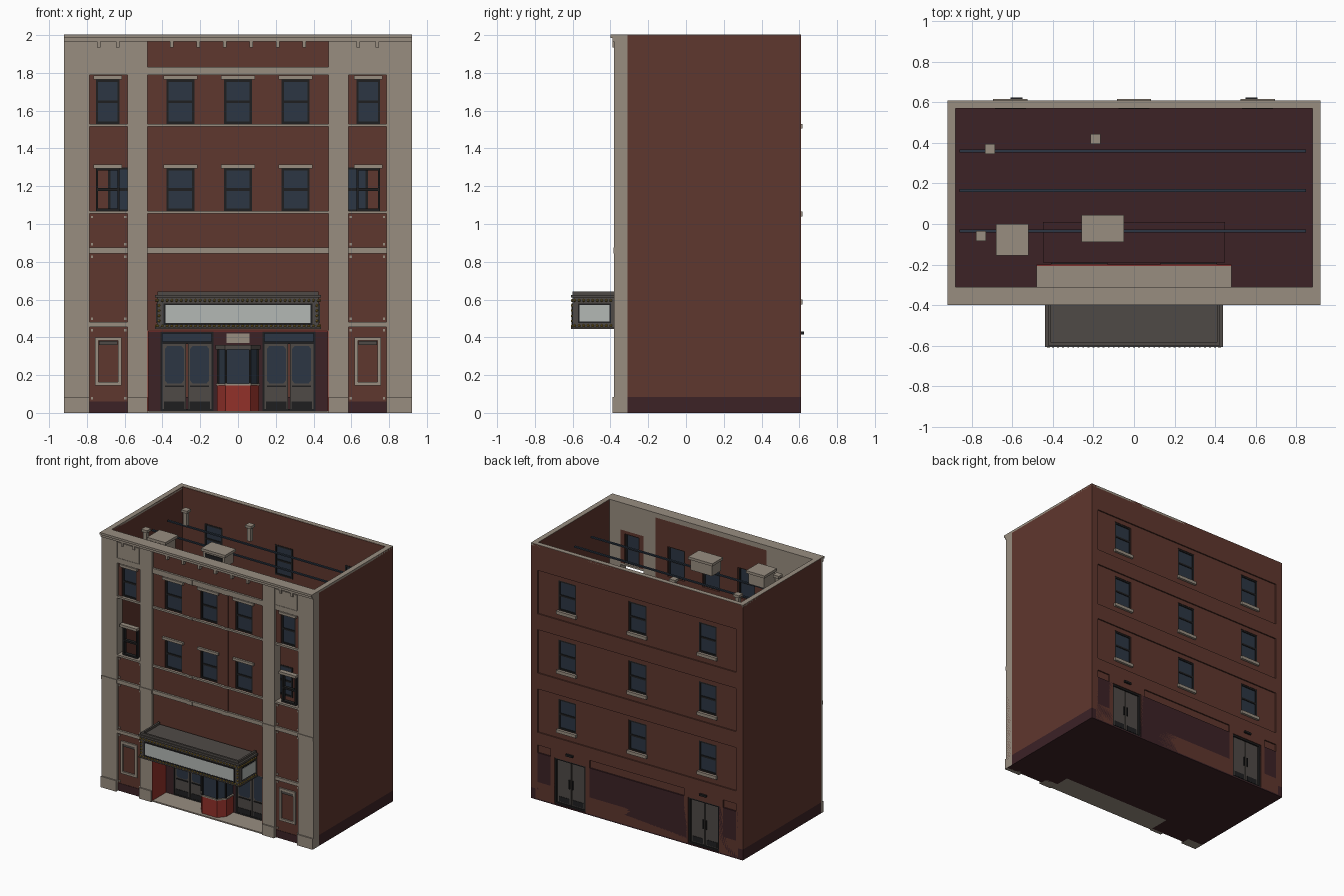
import bpy, bmesh
from mathutils import Matrix, Vector

cube = bpy.data.objects.get("Cube")
if cube:
    bpy.data.objects.remove(cube)


def material(name, hexcode):
    """Flat colour given as an sRGB hex string."""
    srgb = [int(hexcode[i:i + 2], 16) / 255 for i in (0, 2, 4)]
    colour = [((c + .055) / 1.055) ** 2.4 for c in srgb] + [1]
    mat = bpy.data.materials.new(name)
    mat.use_nodes = True
    mat.diffuse_color = colour
    mat.node_tree.nodes["Principled BSDF"].inputs["Base Color"].default_value = colour
    return mat


brick = material("brick", "5f372e")
stone = material("stone", "988d80")
maroon = material("dark maroon", "3c2226")
glass = material("slate glass", "2c3643")
black = material("black frame", "1f1f20")
grey = material("warm grey", "4f4a46")
red = material("red tile", "92312a")
white = material("sign white", "b4b8b5")
gold = material("bulb gold", "8f742a")

# Shared planes
SIDE, BACK, PIER, FRONT, INNER = .92, .61, -.38, -.362, -.31
TOP, FLOOR, STOREY, PLINTH = 2, .01, .465, .085
BAY, BAY_IN, BAY_OUT, DOORWAY = .48, .585, .785, -.2


def finish(name, mat, bm):
    bmesh.ops.recalc_face_normals(bm, faces=bm.faces)
    mesh = bpy.data.meshes.new(name)
    bm.to_mesh(mesh)
    bm.free()
    mesh.materials.append(mat)
    ob = bpy.data.objects.new(name, mesh)
    bpy.context.collection.objects.link(ob)
    return ob


def add_block(bm, x, y, z):
    size = Vector((x[1] - x[0], y[1] - y[0], z[1] - z[0]))
    mid = Vector((sum(x), sum(y), sum(z))) / 2
    bmesh.ops.create_cube(bm, size=1, matrix=Matrix.Translation(mid) @ Matrix.Diagonal(size).to_4x4())


def box(name, mat, x, y, z, mirror=False):
    bm = bmesh.new()
    add_block(bm, x, y, z)
    if mirror:
        add_block(bm, (-x[1], -x[0]), y, z)
    return finish(name, mat, bm)


def wall(name, mat, x, y, z, holes):
    """Wall slab leaving rectangular openings (xa, xb, za, zb)."""
    bm = bmesh.new()
    xs = sorted({*x, *(v for h in holes for v in h[:2])})
    zs = sorted({*z, *(v for h in holes for v in h[2:])})
    for xa, xb in zip(xs, xs[1:]):
        for za, zb in zip(zs, zs[1:]):
            cx, cz = (xa + xb) / 2, (za + zb) / 2
            if not any(h[0] < cx < h[1] and h[2] < cz < h[3] for h in holes):
                add_block(bm, (xa, xb), y, (za, zb))
    bmesh.ops.remove_doubles(bm, verts=bm.verts, dist=.0001)
    inside = [f for f in bm.faces if sum(
        (f.calc_center_median() - g.calc_center_median()).length < .0001
        for g in f.verts[0].link_faces) > 1]
    bmesh.ops.delete(bm, geom=inside, context="FACES")
    return finish(name, mat, bm)


def border(name, mat, x, y, z, width):
    return wall(name, mat, x, y, z, [(x[0] + width, x[1] - width, z[0] + width, z[1] - width)])


def prism(name, mat, outline, z):
    bm = bmesh.new()
    base = bm.faces.new([bm.verts.new((px, py, z[0])) for px, py in outline])
    out = bmesh.ops.extrude_face_region(bm, geom=[base])
    tops = [v for v in out["geom"] if isinstance(v, bmesh.types.BMVert)]
    bmesh.ops.translate(bm, verts=tops, vec=(0, 0, z[1] - z[0]))
    return finish(name, mat, bm)


def around(mid, half):
    return (mid - half, mid + half)


def window(name, hole, y, glazed=True):
    """Sash window filling a hole, with frame, middle rail and glass."""
    x, z = hole[:2], hole[2:]
    border(name + "_frame", black, x, around(y, .015), z, .012)
    box(name + "_rail", black, x, around(y, .013), around(sum(z) / 2, .007))
    if glazed:
        box(name + "_glass", glass, x, around(y, .008), z)


# Foundation, side walls and rear wall
box("floor", maroon, (-SIDE, SIDE), (DOORWAY, BACK), (0, FLOOR))
box("front_floor", maroon, (BAY, SIDE), (FRONT, DOORWAY), (0, FLOOR), True)
box("lobby_floor", maroon, (-.45, .45), (-.19, .01), (FLOOR, PLINTH))
box("entry_step", stone, (-BAY, BAY), (PIER, DOORWAY), (0, FLOOR))
box("side_plinth", maroon, (.88, SIDE), (FRONT, BACK), (0, PLINTH), True)
box("side_wall", brick, (.88, SIDE), (FRONT, BACK), (PLINTH, TOP), True)
rear_windows = [(*around(x, .077), z, z + .235)
                for x in (-.61, 0, .61) for z in (.6, .6 + STOREY, .6 + 2 * STOREY)]
rear_doors = [(*around(x, .135), FLOOR, .37) for x in (-.58, .58)]
rear_holes = rear_windows + rear_doors
wall("rear_wall", brick, (-.88, .88), (.57, .6), (PLINTH, TOP), rear_holes)
wall("rear_plinth", maroon, (-.88, .88), (.57, BACK), (0, PLINTH), rear_doors)
panels = [(-.86, .86, z - .07, z + .27) for z in (.6, .6 + STOREY, .6 + 2 * STOREY)]
panels += [(-.86, -.75, .14, .43), (-.41, .41, .14, .43), (.75, .86, .14, .43)]
wall("rear_bands", brick, (-.88, .88), (.6, BACK), (PLINTH, TOP), panels + rear_doors)
for hole in rear_windows:
    window("rear_window", hole, .582)
    box("rear_sill", stone, around(sum(hole[:2]) / 2, .085), (.58, .618), (hole[2] - .025, hole[2]))
for xa, xb, za, zb in rear_doors:
    mid = (xa + xb) / 2
    border("rear_door_frame", black, (xa, xb), (.572, .603), (za, zb), .013)
    for side in (-1, 1):
        box("rear_door_leaf", grey, around(mid + side * .061, .058), (.577, .592), (za, zb))
        box("rear_kick_plate", black, around(mid + side * .061, .045), (.59, .595), (.03, .07))
        box("rear_door_pull", black, around(mid + side * .014, .004), (.59, .6), (.15, .22))
    box("rear_door_lamp", black, around(mid, .03), (.6, .625), (.415, .43))
border("vent_frame", black, (-.095, .095), (.6, .606), (.23, .35), .008)
for i in range(5):
    box("vent_slat", grey, (-.088, .088), (.6, .605), around(.245 + i * .0225, .007))

# Parapet cap and front cornice
box("side_cap", stone, (.88, SIDE), (PIER, BACK), (1.985, 2.002), True)
box("rear_cap", stone, (-.88, .88), (.573, BACK), (1.985, 2.002))
box("front_cap", stone, (-SIDE, SIDE), (-.4, INNER), (1.985, 2.002))
box("cornice_step", stone, (-SIDE, SIDE), (-.39, INNER), (1.965, 1.985))

# Stone piers with bases and belt rings
for name, x in (("outer_pier", (BAY_OUT, SIDE)), ("inner_pier", (BAY, BAY_IN))):
    box(name, stone, x, (PIER, INNER), (0, 1.985), True)
    box(name + "_base", stone, x, (-.39, PIER), (0, PLINTH), True)
    box(name + "_ring", stone, x, (-.385, PIER), (.845, .875), True)

# Front windows
upper, middle = (1.53, 1.765), (1.07, 1.295)
centre = [(*around(x, .074), *z) for x in (-.305, 0, .305) for z in (upper, middle)]
for z in (upper, middle):
    for x in (-.69, .69):
        window("bay_window", (*around(x, .063), *z), -.34, glazed=z is upper)
        box("bay_lintel", stone, around(x, .075), (-.378, -.34), (z[1], z[1] + .02))
for hole in centre:
    window("centre_window", hole, -.34)
    box("centre_lintel", stone, around(sum(hole[:2]) / 2, .09), (-.378, -.34), (hole[3], hole[3] + .02))

# Centre brickwork, pilasters and string courses
wall("centre_wall", brick, (-BAY, BAY), (FRONT, INNER), (.44, 1.965), centre)
box("brick_pilaster", brick, (.135, .17), (-.367, FRONT), (.875, 1.79), True)
for z in ((.845, .875), (1.055, 1.07), (1.515, 1.53), (1.79, 1.83)):
    box("centre_course", stone, (-BAY, BAY), (-.377, FRONT), z)
    box("bay_course", stone, (BAY_IN, BAY_OUT), (-.377, INNER), z, True)
    box("pilaster_block", stone, (.13, .175), (-.382, -.377), z, True)
for i in range(6):
    box("cornice_bracket", stone, around((i - 2.5) * .14, .009), (-.388, FRONT), (1.935, 1.965))

# Side bays: plinth, brick panels, frieze and poster frames
box("bay_plinth", maroon, (BAY_IN, BAY_OUT), (-.365, INNER), (0, .06), True)
box("bay_lower_wall", brick, (BAY_IN, BAY_OUT), (FRONT, INNER), (.06, 1.055), True)
box("bay_low_course", stone, (BAY_IN, BAY_OUT), (-.377, FRONT), (.455, .48), True)
for side in (-1, 1):
    xs = tuple(sorted((side * BAY_IN, side * BAY_OUT)))
    wall("bay_upper_wall", brick, xs, (FRONT, INNER), (1.53, 1.79), [(*around(side * .69, .063), *upper)])
    border("poster_frame", stone, around(side * .687, .07), (-.374, FRONT), (.145, .4), .018)
    box("poster_lamp", grey, around(side * .687, .05), (-.37, FRONT), (.36, .38))
    for tooth in (-.05, .05):
        box("frieze_tooth", stone, around(side * .687 + tooth, .009), (-.388, PIER), (1.935, 1.965))
    for z in ((.49, .835), (.885, 1.045), (.07, .445)):
        for x in (.597, .773):
            for height in (z[0] + .008, z[1] - .008):
                box("rosette", stone, around(side * x, .006), (-.366, FRONT), around(height, .006))
box("frieze", stone, (BAY_IN, BAY_OUT), (-.374, INNER), (1.83, 1.985), True)
box("frieze_panel", stone, (.592, .778), (PIER, -.374), (1.835, 1.955), True)

# Recessed entrance with double doors
doors = [(*around(x, .14), FLOOR, .43) for x in (-.27, .27)]
wall("entry_wall", red, (-BAY, BAY), (-.21, DOORWAY), (.06, .435), doors)
wall("entry_base", maroon, (-BAY, BAY), (-.213, DOORWAY), (FLOOR, .06), doors)
box("entry_cheek", red, (.475, BAY), (PIER, DOORWAY), (FLOOR, .435), True)
box("entry_ceiling", stone, (-BAY, BAY), (FRONT, -.207), (.435, .44))
for xa, xb, za, zb in doors:
    mid = (xa + xb) / 2
    border("door_frame", black, (xa, xb), (-.214, -.19), (za, zb), .01)
    box("transom_glass", glass, (xa, xb), (-.205, -.195), (.375, zb))
    box("transom_bar", black, (xa, xb), (-.214, -.195), (.365, .377))
    for side in (-1, 1):
        leaf = mid + side * .067
        box("door_leaf", grey, around(leaf, .063), (-.209, -.195), (za, .365))
        a, b, c = .05, .036, .016
        bm = bmesh.new()
        corners = [(b, .1), (a, .1 - c), (a, c - .1), (b, -.1), (-b, -.1), (-a, c - .1), (-a, .1 - c), (-b, .1)]
        bm.faces.new([bm.verts.new((leaf + px, -.212, .255 + pz)) for px, pz in corners])
        finish("door_glass", glass, bm)
        box("door_kick_plate", black, around(leaf, .055), (-.212, -.209), (.015, .06))
        box("door_push_bar", black, around(leaf, .05), (-.216, -.209), (.138, .146))


# Ticket booth with a faceted front
def booth(grow):
    w, n, f = .11 + grow, .065 + grow / 2, -.355 - grow
    return [(-w, DOORWAY), (-w, -.3), (-n, f), (n, f), (w, -.3), (w, DOORWAY)]


prism("booth_base", red, booth(0), (FLOOR, .145))
prism("booth_counter", stone, booth(.006), (.145, .155))
prism("booth_glass", glass, booth(-.006), (.155, .335))
prism("booth_roof", grey, booth(.008), (.335, .36))
for px, py in booth(-.004)[1:5]:
    box("booth_post", black, around(px, .006), around(py, .006), (.155, .335))
box("booth_plaque", stone, (-.06, .06), (-.216, -.21), (.37, .42))

# Marquee with sign panels and bulbs
box("marquee_body", grey, (-.43, .43), (-.6, PIER), (.445, .625))
box("marquee_foot", grey, (-.44, .44), (-.608, PIER), (.445, .455))
box("marquee_shelf", grey, (-.44, .44), (-.608, PIER), (.61, .625))
box("marquee_front_rim", grey, (-.425, .425), (-.6, -.585), (.625, .642))
box("marquee_side_rim", grey, (.41, .425), (-.585, PIER), (.625, .642), True)
border("front_sign_frame", black, (-.395, .395), (-.605, -.6), (.465, .58), .01)
box("front_sign", white, (-.387, .387), (-.603, -.6), (.473, .572))
box("side_sign_frame", black, (.43, .432), (-.572, -.398), (.477, .58), True)
box("side_sign", white, (.43, .435), (-.565, -.405), (.485, .572), True)
bulbs = []
for i in range(35):
    bulbs += [((i - 17) * .025, -.603, z) for z in (.46, .595)]
for side in (-1, 1):
    for i in range(9):
        bulbs += [(side * .433, -.59 + i * .024, z) for z in (.462, .595)]
    bulbs += [(side * .418, -.603, .46 + i * .027) for i in range(1, 5)]
bm = bmesh.new()
for spot in bulbs:
    bmesh.ops.create_icosphere(bm, subdivisions=1, radius=.008, matrix=Matrix.Translation(spot))
finish("marquee_bulbs", gold, bm)

# Rooftop joists, vent pipes and air units
for y in (-.035, .165, .36):
    box("roof_joist", glass, (-.86, .85), around(y, .008), (1.815, 1.825))
for x, y in ((-.71, .37), (-.19, .42), (-.755, -.06)):
    box("vent_pipe", stone, around(x, .015), around(y, .015), (1.82, 1.925))
    box("vent_cap", stone, around(x, .025), around(y, .025), (1.925, 1.945))
for x, y, w, d in ((-.6, -.078, .08, .078), (-.155, -.022, .105, .067)):
    box("air_unit", stone, around(x, w - .012), around(y, d - .012), (1.83, 1.915))
    box("air_unit_lid", stone, around(x, w), around(y, d), (1.915, 1.935))
    box("air_unit_grille", black, around(x, w - .03), around(y - d + .01, .003), (1.85, 1.9))
